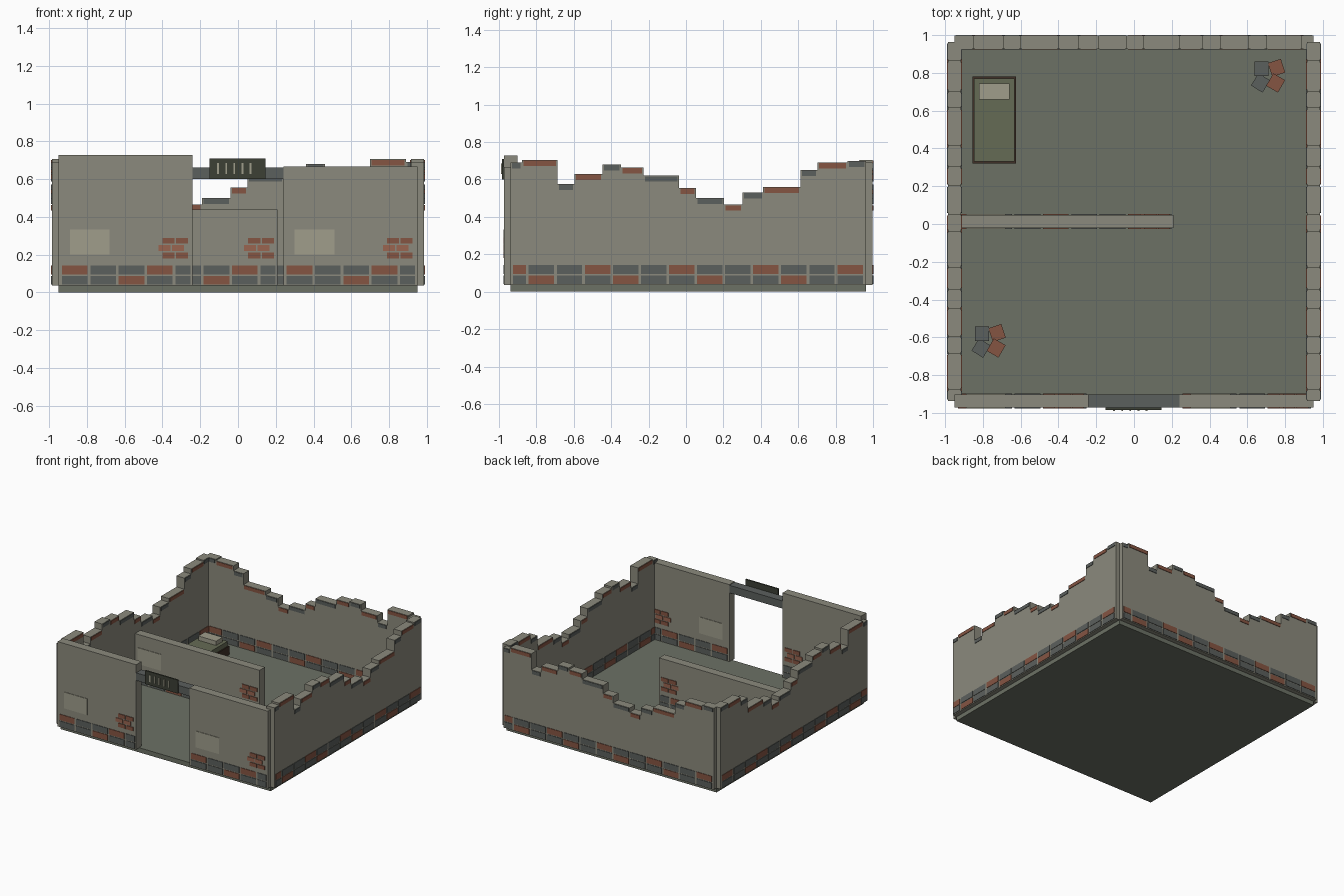
import bpy, bmesh
from math import radians
from mathutils import Matrix, Vector

if "Cube" in bpy.data.objects:
    bpy.data.objects.remove(bpy.data.objects["Cube"])

CY = 0.013      # y of the plan centre
HT = 0.035      # half wall thickness
Z0 = 0.035      # floor top
PR = 0.004      # how far bricks stand proud of the wall


def material(name, rgb):
    m = bpy.data.materials.new(name)
    m.diffuse_color = (*rgb, 1)
    m.use_nodes = True
    m.node_tree.nodes["Principled BSDF"].inputs["Base Color"].default_value = m.diffuse_color
    return m


WALL = material("plaster", (0.26, 0.255, 0.205))
PATCH = material("pale_plaster", (0.35, 0.34, 0.26))
GREY = material("grey_brick", (0.105, 0.115, 0.11))
RED = material("red_brick", (0.235, 0.09, 0.055))
RED2 = material("light_red_brick", (0.32, 0.13, 0.08))
FLOOR = material("floor", (0.15, 0.165, 0.13))
DARK = material("dark_metal", (0.045, 0.05, 0.035))
WOOD = material("dark_wood", (0.05, 0.03, 0.02))
CLOTH = material("blanket", (0.13, 0.145, 0.09))


def finish(bm, name, mat):
    bmesh.ops.recalc_face_normals(bm, faces=bm.faces)
    me = bpy.data.meshes.new(name)
    bm.to_mesh(me)
    bm.free()
    me.materials.append(mat)
    ob = bpy.data.objects.new(name, me)
    bpy.context.collection.objects.link(ob)
    return ob


def boxes(name, mat, spans, place=Matrix()):
    """One object made of boxes given as (x0, x1, y0, y1, z0, z1)."""
    bm = bmesh.new()
    for x0, x1, y0, y1, z0, z1 in spans:
        mid = Vector(((x0 + x1) / 2, (y0 + y1) / 2, (z0 + z1) / 2))
        size = Matrix.Diagonal((x1 - x0, y1 - y0, z1 - z0, 1))
        bmesh.ops.create_cube(bm, size=1, matrix=place @ Matrix.Translation(mid) @ size)
    return finish(bm, name, mat)


def through(x0, x1, z0, z1, proud=PR):
    """A brick that shows on both faces of a wall."""
    return (x0, x1, -HT - proud, HT + proud, z0, z1)


def base_courses(name, start, end, place):
    rows = {GREY: [], RED: []}
    i, x = 0, start + 0.018
    while x < end - 0.03:
        x1 = min(x + 0.136, end - 0.012)
        rows[RED if i % 3 == 0 else GREY].append(through(x, x1, 0.095, 0.142))
        rows[RED if i % 3 == 2 else GREY].append(through(x, x1, 0.042, 0.087))
        i, x = i + 1, x + 0.15
    boxes(name + "_grey_base_bricks", GREY, rows[GREY], place)
    boxes(name + "_red_base_bricks", RED, rows[RED], place)


# Broken outer walls: stepped outline, same on three sides
EDGES = [-.95, -.85, -.69, -.60, -.40, -.29, -.19, -.04, .05, .24, .36, .46, .61, .70, .89, .95]
TOPS = [.70, .69, .65, .56, .53, .465, .50, .555, .62, .665, .68, .63, .575, .705, .69]


def broken_wall(name, place):
    outline = [(EDGES[0], Z0)]
    for a, b, h in zip(EDGES, EDGES[1:], TOPS):
        outline += [(a, h), (b, h)]
    outline.append((EDGES[-1], Z0))
    bm = bmesh.new()
    face = bm.faces.new([bm.verts.new((x, -HT, z)) for x, z in outline])
    new = bmesh.ops.extrude_face_region(bm, geom=[face])["geom"]
    bmesh.ops.translate(bm, vec=(0, 2 * HT, 0),
                        verts=[v for v in new if isinstance(v, bmesh.types.BMVert)])
    bm.transform(place)
    finish(bm, name, WALL)
    caps = [through(a + .008, b - .008, h - .032, h - .003)
            for a, b, h in zip(EDGES, EDGES[1:], TOPS)]
    boxes(name + "_grey_top_bricks", GREY, caps[0::2], place)
    boxes(name + "_red_top_bricks", RED, caps[1::2], place)
    base_courses(name, -.95, .95, place)


turn = Matrix.Rotation(radians(-90), 4, 'Z')
broken_wall("back_wall", Matrix.Translation((0, CY + .95, 0)))
broken_wall("right_wall", Matrix.Translation((.95, CY, 0)) @ turn)
broken_wall("left_wall", Matrix.Translation((-.95, CY, 0)) @ turn)


# Straight walls with a pale patch and exposed bricks on both faces
def straight_wall(name, start, end, top, y, bricks_x):
    place = Matrix.Translation((0, y, 0))
    boxes(name, WALL, [(start, end, -HT, HT, Z0, top)], place)
    base_courses(name, start, end, place)
    boxes(name + "_patch", PATCH, [through(start + .06, start + .27, .20, .333)], place)
    for label, mat, zs, dx in (("outer", RED, (.18, .258), 0), ("middle", RED2, (.219,), -.022)):
        spans = [through(bricks_x + dx + s, bricks_x + dx + s + .064, z, z + .031, .005)
                 for z in zs for s in (-.068, .004)]
        boxes(f"{name}_{label}_exposed_bricks", mat, spans, place)


FY = CY - .95
straight_wall("front_left_wall", -.95, -.24, .728, FY, -.332)
straight_wall("front_right_wall", .24, .95, .667, FY, .857)
straight_wall("inner_wall", -.95, .21, .44, CY, .122)

# Floor, door lintel and sign board
boxes("floor", FLOOR, [(-.95, .95, CY - .95, CY + .95, 0, Z0 + .003)])
boxes("door_lintel", GREY, [(-.24, .24, FY - HT, FY + HT, .60, .662)])
boxes("sign_board", DARK, [(-.15, .145, FY - HT - .012, FY - HT, .60, .71)])
boxes("sign_bars", PATCH, [(x - .005, x + .005, FY - HT - .017, FY - HT - .01, .628, .685)
                           for x in (-.105, -.062, -.02, .023, .066)])

# Bed
boxes("bed_frame", WOOD, [(-.855, -.625, .32, .78, Z0, .11)])
boxes("bed_mattress", CLOTH, [(-.847, -.633, .33, .77, .11, .15)])
boxes("bed_pillow", PATCH, [(-.82, -.66, .66, .745, .15, .185)])

# Rubble piles
CHUNKS = [(-.04, .04, 0, GREY, .055), (-.045, -.035, -32, GREY, .04),
          (.04, .045, 18, RED, .05), (.035, -.035, -30, RED, .06)]
for pile, (px, py) in (("back", (.715, .782)), ("front", (-.765, -.622))):
    for i, (dx, dy, ang, mat, h) in enumerate(CHUNKS):
        place = Matrix.Translation((px + dx, py + dy, Z0)) @ Matrix.Rotation(radians(ang), 4, 'Z')
        boxes(f"{pile}_rubble_{i}", mat, [(-.036, .036, -.038, .038, 0, h)], place)
